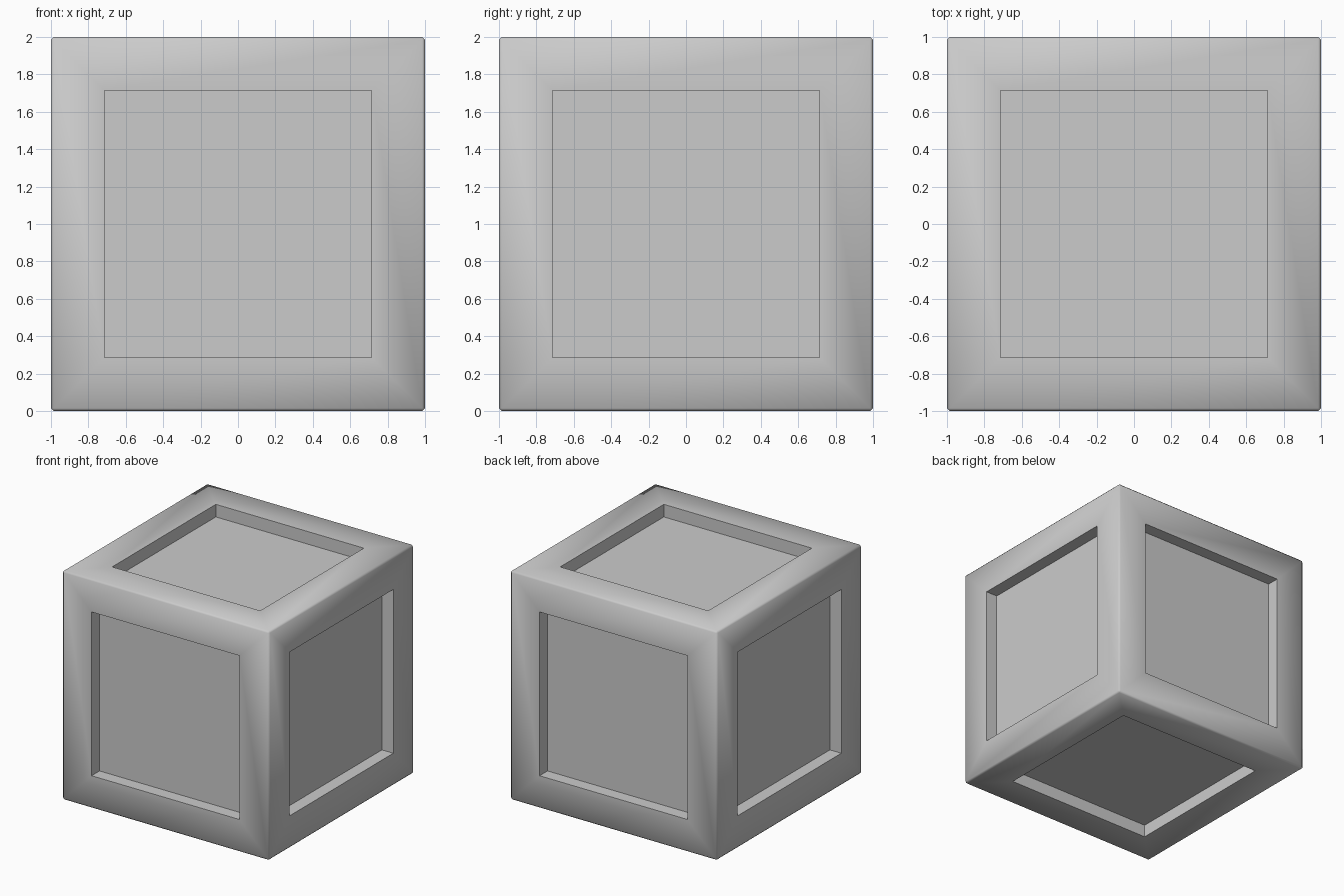
import bpy
import bmesh
import math

SIZE = 2.0        # outer edge length
FRAME = 0.285     # frame width around each recess
DEPTH = 0.11      # recess depth
BEVEL = 0.015     # chamfer on the outer edges

old = bpy.data.objects.get("Cube")
if old:
    bpy.data.objects.remove(old, do_unlink=True)

# Plain grey material
grey = bpy.data.materials.new("mid_grey")
grey.use_nodes = True
colour = (0.6, 0.6, 0.6, 1.0)
grey.diffuse_color = colour
grey.node_tree.nodes["Principled BSDF"].inputs["Base Color"].default_value = colour

# Block with narrow chamfered edges and corners
bm = bmesh.new()
bmesh.ops.create_cube(bm, size=SIZE)
bmesh.ops.translate(bm, verts=bm.verts, vec=(0, 0, SIZE / 2))
bmesh.ops.bevel(bm, geom=bm.edges[:], offset=BEVEL, segments=1,
                profile=0.5, affect='EDGES')

# Square recess in the middle of each of the six sides
bm.normal_update()
sides = [f for f in bm.faces if f.calc_area() > 1]
for side in sides:
    normal = side.normal.copy()
    # Frame around the opening, then the recess walls and floor
    bmesh.ops.inset_region(bm, faces=[side], thickness=FRAME - BEVEL,
                           use_even_offset=True)
    bmesh.ops.inset_region(bm, faces=[side], thickness=0.0)
    bmesh.ops.translate(bm, verts=side.verts[:], vec=-normal * DEPTH)

bmesh.ops.recalc_face_normals(bm, faces=bm.faces[:])
mesh = bpy.data.meshes.new("panelled_block")
bm.to_mesh(mesh)
bm.free()
mesh.materials.append(grey)

block = bpy.data.objects.new("panelled_block", mesh)
bpy.context.collection.objects.link(block)

# Smooth over the chamfers, sharp around the recesses
bpy.ops.object.select_all(action='DESELECT')
block.select_set(True)
bpy.context.view_layer.objects.active = block
bpy.ops.object.shade_smooth_by_angle(angle=math.radians(60))
